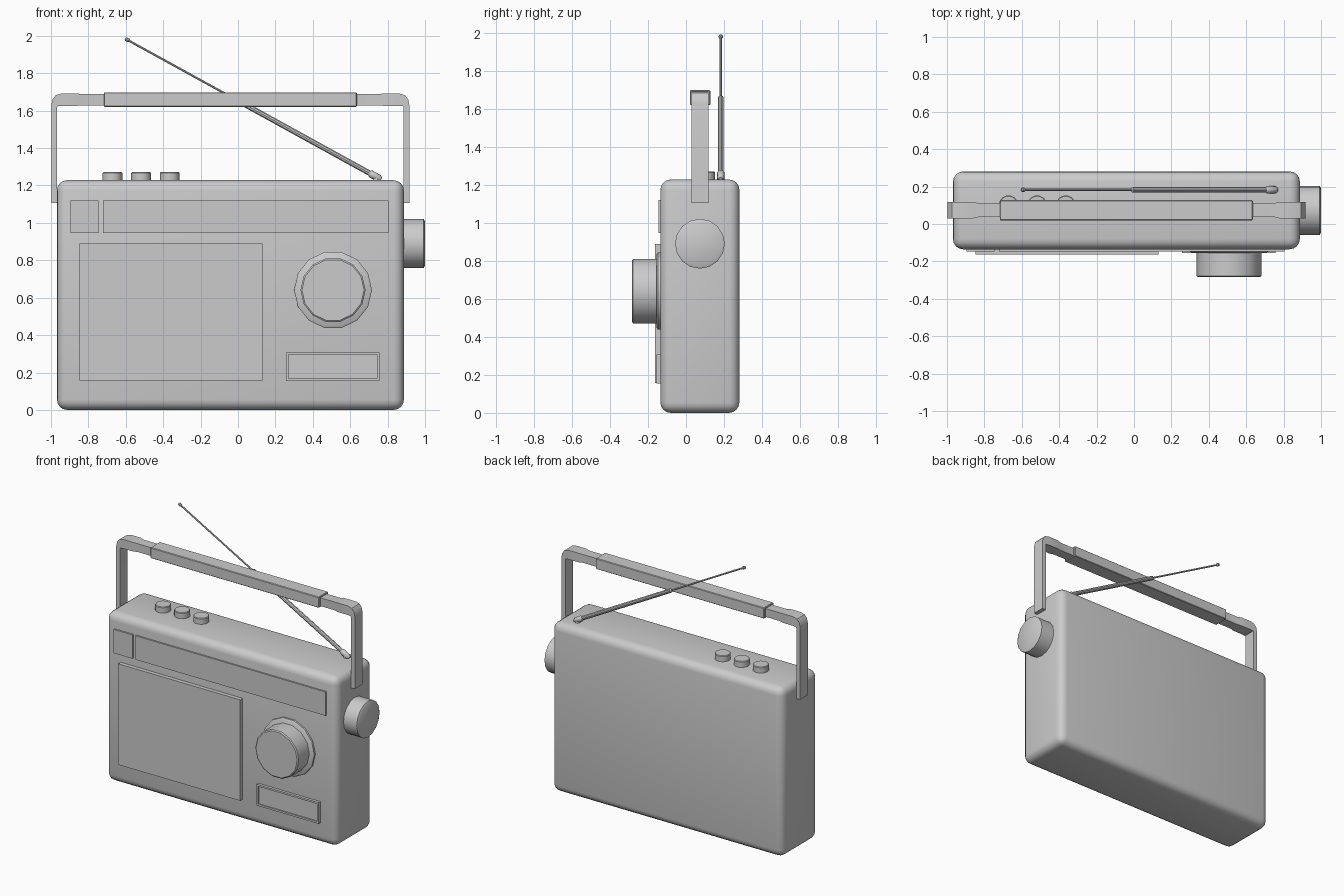
import bpy, bmesh, math
from mathutils import Vector

if "Cube" in bpy.data.objects:
    bpy.data.objects.remove(bpy.data.objects["Cube"])

XC = -0.041          # centre line of the case
FRONT = -0.135       # front face of the case


def add_object(name, bm, angle=35):
    bmesh.ops.recalc_face_normals(bm, faces=bm.faces)
    me = bpy.data.meshes.new(name)
    bm.to_mesh(me)
    bm.free()
    ob = bpy.data.objects.new(name, me)
    bpy.context.collection.objects.link(ob)
    bpy.context.view_layer.objects.active = ob
    bpy.ops.object.select_all(action='DESELECT')
    ob.select_set(True)
    if angle:
        bpy.ops.object.shade_smooth_by_angle(angle=math.radians(angle))
    return ob


def box(name, x, y, z, bevel=0, segs=1):
    bm = bmesh.new()
    bmesh.ops.create_cube(bm, size=1)
    for v in bm.verts:
        v.co = Vector([lerp[0] + (c + 0.5) * (lerp[1] - lerp[0])
                       for c, lerp in zip(v.co, (x, y, z))])
    if bevel:
        bmesh.ops.bevel(bm, geom=bm.edges[:], offset=bevel, segments=segs,
                        profile=0.5, affect='EDGES')
    return add_object(name, bm)


def lathe(name, origin, axis, profile, sides):
    """Closed turned solid; profile holds (radius, distance along axis)."""
    bm = bmesh.new()
    q = Vector(axis).to_track_quat('Z', 'Y')
    rings = []
    for r, h in profile:
        rings.append([bm.verts.new(Vector(origin) + q @ Vector((
            r * math.cos(2 * math.pi * i / sides),
            r * math.sin(2 * math.pi * i / sides), h))) for i in range(sides)])
    for a, b in zip(rings, rings[1:]):
        for i in range(sides):
            j = (i + 1) % sides
            bm.faces.new((a[i], a[j], b[j], b[i]))
    bm.faces.new(rings[0][::-1])
    bm.faces.new(rings[-1])
    return add_object(name, bm)


# Case
box("case", (-0.968, 0.887), (FRONT, 0.281), (0, 1.228), 0.055, 4)

# Front panels
box("speaker_panel", (-0.847, 0.132), (-0.164, -0.12), (0.158, 0.89))
box("badge_panel", (-0.895, -0.745), (-0.146, -0.12), (0.947, 1.12))
box("dial_window", (-0.722, 0.805), (-0.146, -0.12), (0.947, 1.12))

# Small label frame with a recessed face
bm = bmesh.new()
rings = []
for inset, y in ((0, -0.12), (0, -0.155), (0.013, -0.155), (0.013, -0.146)):
    x0, x1, z0, z1 = 0.257 + inset, 0.756 - inset, 0.154 + inset, 0.308 - inset
    rings.append([bm.verts.new((x, y, z)) for x, z in
                  ((x0, z0), (x1, z0), (x1, z1), (x0, z1))])
for a, b in zip(rings, rings[1:]):
    for i in range(4):
        bm.faces.new((a[i], a[(i + 1) % 4], b[(i + 1) % 4], b[i]))
bm.faces.new(rings[0])
bm.faces.new(rings[-1])
add_object("label_frame", bm)

# Tuning knob and its base ring
lathe("tuning_ring", (0.508, -0.12, 0.641), (0, -1, 0),
      [(0.208, 0), (0.208, 0.028), (0.196, 0.036)], 14)
lathe("tuning_knob", (0.508, -0.14, 0.641), (0, -1, 0),
      [(0.174, 0), (0.174, 0.138), (0.166, 0.144)], 14)

# Side knob
lathe("side_knob", (0.87, 0.073, 0.89), (1, 0, 0),
      [(0.131, 0), (0.131, 0.123), (0.118, 0.13)], 16)

# Top buttons
for i in range(3):
    lathe("button", (-0.671 + i * 0.153, 0.1, 1.2), (0, 0, 1),
          [(0.053, 0), (0.053, 0.066), (0.049, 0.071)], 14)

# Handle: pairs of outer and inner points, plus half width, mirrored
H = 0.957
half = [((H, 1.105), (H - 0.03, 1.105), 0.044),
        ((H, 1.63), (H - 0.03, 1.615), 0.044),
        ((H - 0.006, 1.66), (H - 0.031, 1.62), 0.044),
        ((H - 0.024, 1.683), (H - 0.034, 1.624), 0.044),
        ((H - 0.055, 1.692), (H - 0.06, 1.626), 0.044),
        ((0.82, 1.692), (0.82, 1.626), 0.044),
        ((0.79, 1.688), (0.79, 1.628), 0.037),
        ((0.66, 1.688), (0.66, 1.628), 0.037)]
path = half + [((-o[0], o[1]), (-i[0], i[1]), w) for o, i, w in reversed(half)]
bm = bmesh.new()
rings = []
for o, i, w in path:
    rings.append([bm.verts.new((XC + p[0], 0.074 + s * w, p[1]))
                  for p, s in ((o, -1), (o, 1), (i, 1), (i, -1))])
for a, b in zip(rings, rings[1:]):
    for k in range(4):
        bm.faces.new((a[k], a[(k + 1) % 4], b[(k + 1) % 4], b[k]))
bm.faces.new(rings[0])
bm.faces.new(rings[-1])
add_object("handle", bm)
box("handle_grip", (-0.717, 0.635), (0.02, 0.128), (1.62, 1.698), 0.004)

# Telescopic antenna, with hinge and tip
base, tip = Vector((0.745, 0.183, 1.243)), Vector((-0.603, 0.183, 1.985))
axis = (tip - base).normalized()
L = (tip - base).length
lathe("antenna", base, axis,
      [(0.015, 0), (0.015, 0.86), (0.006, 0.865), (0.006, L - 0.025),
       (0.011, L - 0.02), (0.011, L - 0.004), (0.006, L)], 10)
lathe("antenna_hinge", base - axis * 0.012, axis,
      [(0.01, -0.012), (0.019, 0), (0.02, 0.05), (0.015, 0.06)], 12)
lathe("antenna_socket", (0.74, 0.183, 1.2), (0, 0, 1),
      [(0.019, 0), (0.019, 0.04), (0.012, 0.05)], 12)
